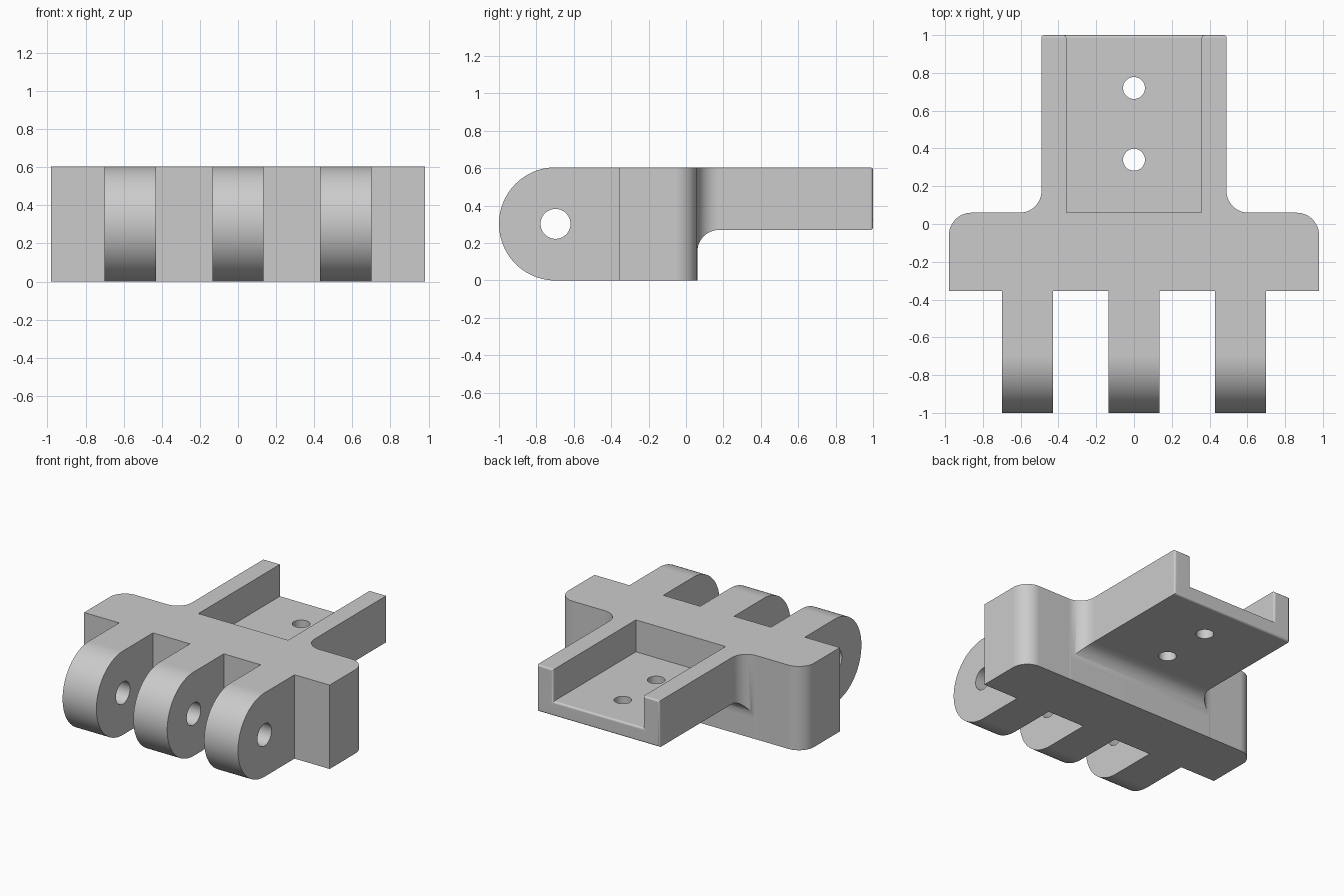
import bpy, bmesh, math
from mathutils import Vector

cube = bpy.data.objects.get("Cube")
if cube:
    bpy.data.objects.remove(cube, do_unlink=True)

HEIGHT = 0.605
R = HEIGHT / 2          # knuckle radius
PIN_Y = R - 1           # hinge axis
BACK = 0.06             # rear face of the crossbar


def arc(cx, cy, r, start, end, n=12):
    angles = [math.radians(start + (end - start) * i / n) for i in range(n + 1)]
    return [(cx + r * math.cos(a), cy + r * math.sin(a)) for a in angles]


def prism(name, points, axis, lo, hi):
    """Extrude a closed outline along x (outline in y, z) or z (outline in x, y)."""
    bm = bmesh.new()
    place = (lambda p: (lo, *p)) if axis == "X" else (lambda p: (*p, lo))
    face = bm.faces.new([bm.verts.new(place(p)) for p in points])
    new = bmesh.ops.extrude_face_region(bm, geom=[face])["geom"]
    step = Vector((hi - lo, 0, 0)) if axis == "X" else Vector((0, 0, hi - lo))
    bmesh.ops.translate(bm, vec=step,
                        verts=[v for v in new if isinstance(v, bmesh.types.BMVert)])
    bmesh.ops.recalc_face_normals(bm, faces=bm.faces)
    mesh = bpy.data.meshes.new(name)
    bm.to_mesh(mesh)
    bm.free()
    obj = bpy.data.objects.new(name, mesh)
    bpy.context.collection.objects.link(obj)
    return obj


# Plan outline: three knuckles, crossbar with rounded rear corners, rear arm
half = [(0.135, -1.1), (0.135, -0.355), (0.43, -0.355), (0.43, -1.1),
        (0.70, -1.1), (0.70, -0.355), (0.98, -0.355)]
half += arc(0.86, BACK - 0.12, 0.12, 0, 90)
half += arc(0.605, BACK + 0.115, 0.115, 270, 180)
half.append((0.49, 1.1))
plan = half + [(-x, y) for x, y in reversed(half)]
body = prism("hinge_bracket", plan, "Z", -0.1, 0.7)

# Side outline: round nose and the filleted undercut below the arm
side = arc(PIN_Y, R, R, 270, 90, 48)
side += [(1, HEIGHT), (1, 0.27)]
side += arc(BACK + 0.116, 0.155, 0.115, 90, 180)
side.append((BACK + 0.001, 0))
tools = [(prism("side_cutter", side, "X", -1.1, 1.1), "INTERSECT")]

# Open channel in the arm, pin bore and two screw holes
channel = [(-0.358, BACK), (0.358, BACK), (0.358, 1.1), (-0.358, 1.1)]
tools.append((prism("channel_cutter", channel, "Z", 0.375, 0.8), "DIFFERENCE"))
bore = arc(PIN_Y, R, 0.08, 0, 360, 40)[:-1]
tools.append((prism("pin_cutter", bore, "X", -0.85, 0.85), "DIFFERENCE"))
for y in (0.34, 0.72):
    hole = arc(0, y, 0.058, 0, 360, 32)[:-1]
    tools.append((prism("screw_cutter", hole, "Z", 0.1, 0.5), "DIFFERENCE"))

for tool, operation in tools:
    tool.hide_render = True
    mod = body.modifiers.new(tool.name, "BOOLEAN")
    mod.object, mod.operation, mod.solver = tool, operation, "EXACT"

# Bake the cuts, then drop the helpers
bpy.context.view_layer.update()
graph = bpy.context.evaluated_depsgraph_get()
mesh = bpy.data.meshes.new_from_object(body.evaluated_get(graph))
body.modifiers.clear()
body.data = mesh
for tool, _ in tools:
    bpy.data.objects.remove(tool, do_unlink=True)

# Soften the edges around the open end of the arm
bm = bmesh.new()
bm.from_mesh(mesh)
bmesh.ops.remove_doubles(bm, verts=bm.verts, dist=0.00005)
rim = [e for e in bm.edges if all(v.co.y > 0.999 for v in e.verts)
       and e.calc_face_angle(0) > 0.5]
bmesh.ops.bevel(bm, geom=rim, offset=0.015, segments=4, profile=0.5,
                affect="EDGES", clamp_overlap=False)
bmesh.ops.recalc_face_normals(bm, faces=bm.faces)
bm.to_mesh(mesh)
bm.free()

# Plain grey finish
grey = bpy.data.materials.new("light_grey")
grey.use_nodes = True
colour = (0.6, 0.6, 0.6, 1)
grey.diffuse_color = colour
grey.node_tree.nodes["Principled BSDF"].inputs["Base Color"].default_value = colour
mesh.materials.clear()
mesh.materials.append(grey)
for poly in mesh.polygons:
    poly.material_index = 0

# Smooth rounds, crisp edges, flat faces kept even
bpy.ops.object.select_all(action="DESELECT")
body.select_set(True)
bpy.context.view_layer.objects.active = body
bpy.ops.object.shade_smooth_by_angle(angle=math.radians(30))
weighted = body.modifiers.new("even_shading", "WEIGHTED_NORMAL")
weighted.keep_sharp = True
